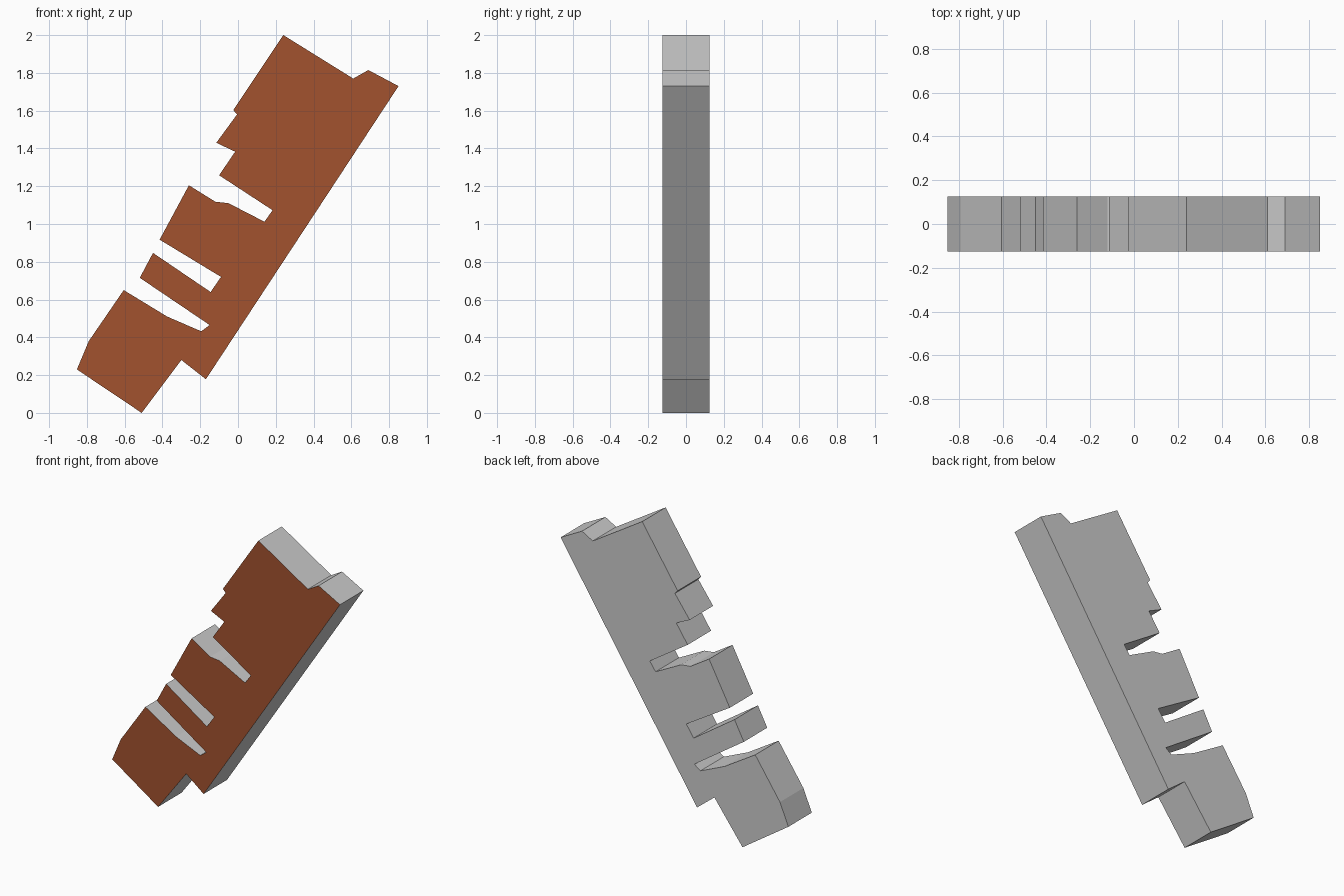
import bpy, bmesh

if "Cube" in bpy.data.objects:
    bpy.data.objects.remove(bpy.data.objects["Cube"])

HALF_DEPTH = 0.125

# Outline of the notched slab in the x-z plane, clockwise from the top corner
outline = [
    (0.24, 2.0), (0.61, 1.77), (0.69, 1.815), (0.85, 1.73),        # top end
    (-0.17, 0.178), (-0.30, 0.28), (-0.51, 0.0),                   # long edge, foot step
    (-0.853, 0.23), (-0.79, 0.38), (-0.605, 0.65),                 # lower block
    (-0.375, 0.51), (-0.195, 0.432), (-0.15, 0.465),               # lower slot
    (-0.52, 0.715), (-0.45, 0.847),                                # narrow tooth
    (-0.145, 0.64), (-0.09, 0.72),                                 # middle slot
    (-0.415, 0.917), (-0.26, 1.205), (-0.12, 1.118), (-0.05, 1.11),  # wide tooth
    (0.14, 1.012), (0.183, 1.073),                                 # upper slot
    (-0.10, 1.258), (-0.015, 1.383), (-0.115, 1.43),               # small teeth
    (-0.005, 1.58), (-0.025, 1.603),
]

# Coloured front, grey everywhere else
grey = bpy.data.materials.new("plain_grey")
rust = bpy.data.materials.new("rust_front")
rust.diffuse_color = (0.36, 0.085, 0.028, 1)
rust.use_nodes = True
rust.node_tree.nodes["Principled BSDF"].inputs["Base Color"].default_value = rust.diffuse_color
grey.diffuse_color = (0.8, 0.8, 0.8, 1)
grey.use_nodes = True
grey.node_tree.nodes["Principled BSDF"].inputs["Base Color"].default_value = grey.diffuse_color

# Extrude the outline from front to back
bm = bmesh.new()
front = bm.faces.new([bm.verts.new((x, -HALF_DEPTH, z)) for x, z in outline])
extruded = bmesh.ops.extrude_face_region(bm, geom=[front], use_keep_orig=True)["geom"]
bmesh.ops.translate(bm, vec=(0, 2 * HALF_DEPTH, 0),
                    verts=[g for g in extruded if isinstance(g, bmesh.types.BMVert)])
bmesh.ops.recalc_face_normals(bm, faces=bm.faces)
for face in bm.faces:
    face.material_index = 1 if face.normal.y < -0.9 else 0

mesh = bpy.data.meshes.new("notched_slab")
bm.to_mesh(mesh)
bm.free()
mesh.materials.append(grey)
mesh.materials.append(rust)
slab = bpy.data.objects.new("notched_slab", mesh)
bpy.context.collection.objects.link(slab)
